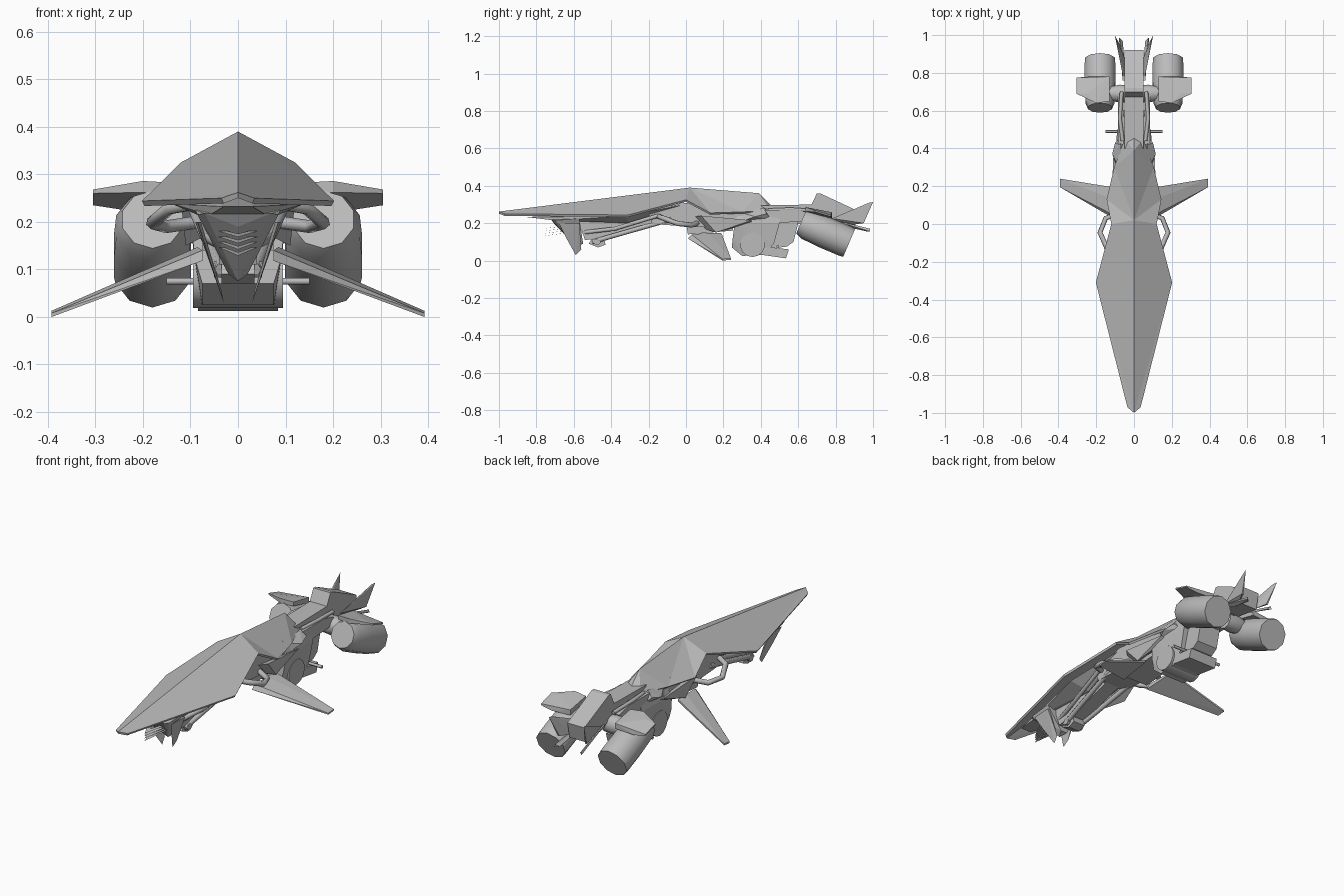
import bpy, bmesh, math
from mathutils import Vector

if "Cube" in bpy.data.objects:
    bpy.data.objects.remove(bpy.data.objects["Cube"])

grey = bpy.data.materials.new("plain_grey")
grey.diffuse_color = (0.5, 0.5, 0.5, 1)
grey.use_nodes = True
grey.node_tree.nodes["Principled BSDF"].inputs["Base Color"].default_value = grey.diffuse_color


def finish(name, bm, pair=False):
    me = bpy.data.meshes.new(name)
    bm.to_mesh(me)
    bm.free()
    me.materials.append(grey)
    ob = bpy.data.objects.new(name, me)
    bpy.context.collection.objects.link(ob)
    if pair:
        ob.modifiers.new("mirror", 'MIRROR')
    return ob


def solid(name, pts, pair=False):
    """Faceted convex part; symmetric about x = 0, or a mirrored pair."""
    if not pair:
        pts = list(pts) + [(-x, y, z) for x, y, z in pts if x > 0]
    bm = bmesh.new()
    for p in pts:
        bm.verts.new(p)
    r = bmesh.ops.convex_hull(bm, input=bm.verts)
    junk = {v for k in ("geom_interior", "geom_unused") for v in r[k]
            if isinstance(v, bmesh.types.BMVert)}
    bmesh.ops.delete(bm, geom=list(junk), context='VERTS')
    bmesh.ops.dissolve_limit(bm, angle_limit=0.02, verts=bm.verts, edges=bm.edges)
    bmesh.ops.recalc_face_normals(bm, faces=bm.faces)
    return finish(name, bm, pair)


def slab(name, yz, x0, x1=None):
    """Side profile given a width: centred, or a mirrored pair from x0 to x1."""
    if x1 is None:
        return solid(name, [(x0, y, z) for y, z in yz])
    return solid(name, [(x, y, z) for y, z in yz for x in (x0, x1)], True)


def turned(name, rings, sides=10, pair=True):
    """Capped round part through rings of (centre, radius) on one axis."""
    bm = bmesh.new()
    a, b = Vector(rings[0][0]), Vector(rings[-1][0])
    q = (b - a).to_track_quat('Z', 'Y')
    loops = []
    for c, r in rings:
        loops.append([bm.verts.new(Vector(c) + q @ Vector((
            r * math.cos((i + .5) * math.tau / sides),
            r * math.sin((i + .5) * math.tau / sides), 0))) for i in range(sides)])
    for l0, l1 in zip(loops, loops[1:]):
        for i in range(sides):
            j = (i + 1) % sides
            bm.faces.new((l0[i], l0[j], l1[j], l1[i]))
    bm.faces.new(loops[0][::-1])
    bm.faces.new(loops[-1])
    ob = finish(name, bm, pair)
    bpy.ops.object.select_all(action='DESELECT')
    ob.select_set(True)
    bpy.context.view_layer.objects.active = ob
    bpy.ops.object.shade_smooth_by_angle(angle=math.radians(40))
    return ob


def tube(name, pts, r):
    cu = bpy.data.curves.new(name, 'CURVE')
    cu.dimensions = '3D'
    cu.bevel_depth, cu.bevel_resolution, cu.use_fill_caps = r, 1, True
    sp = cu.splines.new('POLY')
    sp.points.add(len(pts) - 1)
    for p, co in zip(sp.points, pts):
        p.co = (*co, 1)
    tmp = bpy.data.objects.new(name + "_path", cu)
    bm = bmesh.new()
    bpy.context.collection.objects.link(tmp)
    me = tmp.evaluated_get(bpy.context.evaluated_depsgraph_get()).to_mesh()
    bm.from_mesh(me)
    bpy.data.objects.remove(tmp)
    return finish(name, bm, True)


# Long faceted upper shell: ridge points r, rim points e
r = [(0, -1, .262), (0, .02, .39), (0, .39, .36), (0, .46, .29)]
e = [(.035, -.97, .25), (.202, -.31, .244), (.12, 0, .325),
     (.145, .13, .255), (.105, .3, .26), (.05, .45, .268)]
bm = bmesh.new()
v = [bm.verts.new(p) for p in r + e]
for f in ((0, 4, 5), (0, 5, 1), (1, 5, 6), (1, 6, 7), (1, 7, 8), (1, 8, 2), (2, 8, 9), (2, 9, 3)):
    bm.faces.new([v[i] for i in f])
shell = finish("upper_shell", bm, True)
thick = shell.modifiers.new("thickness", 'SOLIDIFY')
thick.thickness, thick.offset = 0.012, -1

# Under-nose deck, intake wedge, chevron slats and blades
solid("under_deck", [(.03, -.85, .232), (.14, -.33, .238), (.08, 0, .3),
                     (.05, -.3, .2), (.06, -.7, .214)])
solid("nose_intake", [(.07, -.72, .218), (.085, -.7, .215), (.09, -.57, .225), (0, -.7, .19),
                      (0, -.585, .075), (.02, -.55, .09)])
for i in range(4):
    z, w = .19 - i * .013, .06 - i * .006
    bm = bmesh.new()
    bm.faces.new([bm.verts.new(p) for p in (
        (0, -.78, z - .022), (w, -.64, z - .004), (w, -.62, z), (0, -.73, z - .015))])
    finish(f"intake_slat_{i}", bm, True)
solid("intake_blade", [(.085, -.68, .2), (.09, -.57, .2), (.078, -.57, .2), (.03, -.59, .03),
                       (.036, -.56, .06), (.06, -.64, .12)], True)
slab("front_linkage", [(-.52, .09), (-.5, .12), (-.44, .125), (-.43, .085), (-.47, .07)], .035)
turned("linkage_axle", [((-.05, -.475, .1), .018), ((.05, -.475, .1), .018)], 8, False)

# Central beam, frame struts and side grab bars
slab("frame_beam", [(-.58, .22), (-.54, .11), (-.43, .12), (-.15, .2), (-.1, .25), (-.4, .24)], .04)
tube("lower_strut", [(.035, -.5, .1), (.05, -.38, .135), (.08, -.08, .22)], .014)
tube("upper_strut", [(.03, -.55, .15), (.07, -.38, .17), (.1, -.15, .24)], .012)
tube("grab_bar", [(.09, -.15, .238), (.145, -.125, .228), (.18, -.045, .198),
                  (.15, .03, .19), (.08, .06, .2)], .014)

# Central body under the shell
slab("centre_body", [(-.2, .25), (-.02, .31), (.3, .28), (.32, .18), (.05, .18), (-.18, .195)], .085)
slab("belly_block", [(0, .2), (.01, .14), (.1, .16), (.25, .16), (.25, .22)], .075)
solid("side_panel", [(.085, .05, .235), (.12, .08, .24), (.11, .35, .215), (.08, .35, .2),
                     (.11, .16, .15), (.07, .1, .17)], True)
solid("rear_side_pod", [(.07, .28, .26), (.09, .3, .21), (.115, .37, .235), (.1, .43, .25),
                        (.07, .46, .22), (.07, .42, .28)], True)

# Rear drive blocks and cross drum
solid("drive_block", [(.1, .26, .2), (.09, .25, .12), (.075, .245, .07), (.075, .3, .025), (.08, .42, .03),
                      (.085, .47, .09), (.09, .5, .2), (.08, .5, .25), (.08, .28, .25)])
slab("drive_rear_block", [(.42, .06), (.54, .075), (.575, .1), (.6, .2), (.57, .27), (.42, .26)], .062)
turned("cross_drum", [((-.095, .355, .085), .066), ((.095, .355, .085), .066)], 14, False)
slab("drive_skid", [(.4, .045), (.41, .03), (.535, .012), (.55, .06), (.42, .075)], .084)
tube("foot_peg", [(.05, .49, .075), (.15, .49, .075)], .008)

# Neck to the tail
slab("tail_neck", [(.4, .295), (.55, .287), (.7, .3), (.78, .24), (.7, .2), (.5, .19)], .05)
slab("neck_side_rail", [(.42, .27), (.6, .27), (.68, .25), (.66, .21), (.45, .2)], .055, .085)
tube("neck_pipe", [(.06, .44, .27), (.075, .56, .275), (.065, .7, .265)], .01)
slab("tail_box", [(.7, .36), (.72, .358), (.92, .265), (.9, .18), (.76, .2), (.66, .275)], .05)

# Spread tail fins
solid("upper_tail_fin", [(.05, .78, .22), (.058, .78, .225), (.06, .85, .24), (.095, .98, .31),
                         (.102, 1, .312), (.085, .95, .2), (.075, .95, .2), (.05, .88, .19)], True)
solid("lower_tail_fin", [(.045, .76, .22), (.06, .76, .225), (.075, .985, .17), (.08, .985, .155),
                         (.05, .86, .18), (.06, .97, .155)], True)

# Twin engines with cross pylons and stub fins
ax = Vector((0, .92, -.392))
front = Vector((.18, .615, .205))
turned("engine", [(front, .066), (front + ax * .035, .08), (front + ax * .14, .085),
                  (front + ax * .25, .085), (front + ax * .28, .082)], 10)
turned("engine_pylon", [((.02, .69, .2), .045), ((.075, .69, .2), .05), ((.14, .69, .2), .036)], 10)
solid("engine_stub_fin", [(.13, .65, .282), (.2, .64, .286), (.25, .69, .275), (.305, .69, .268),
                          (.305, .775, .243), (.13, .78, .258), (.305, .69, .26), (.305, .775, .235),
                          (.2, .64, .262), (.24, .78, .225), (.13, .65, .26), (.13, .78, .23)], True)

# Drooping side wings that reach the ground
solid("side_wing", [(.075, .01, .118), (.075, .03, .14), (.085, .12, .147), (.085, .19, .146),
                    (.085, .19, .136), (.392, .195, 0), (.392, .24, .004),
                    (.392, .195, .008), (.392, .24, .013)], True)
